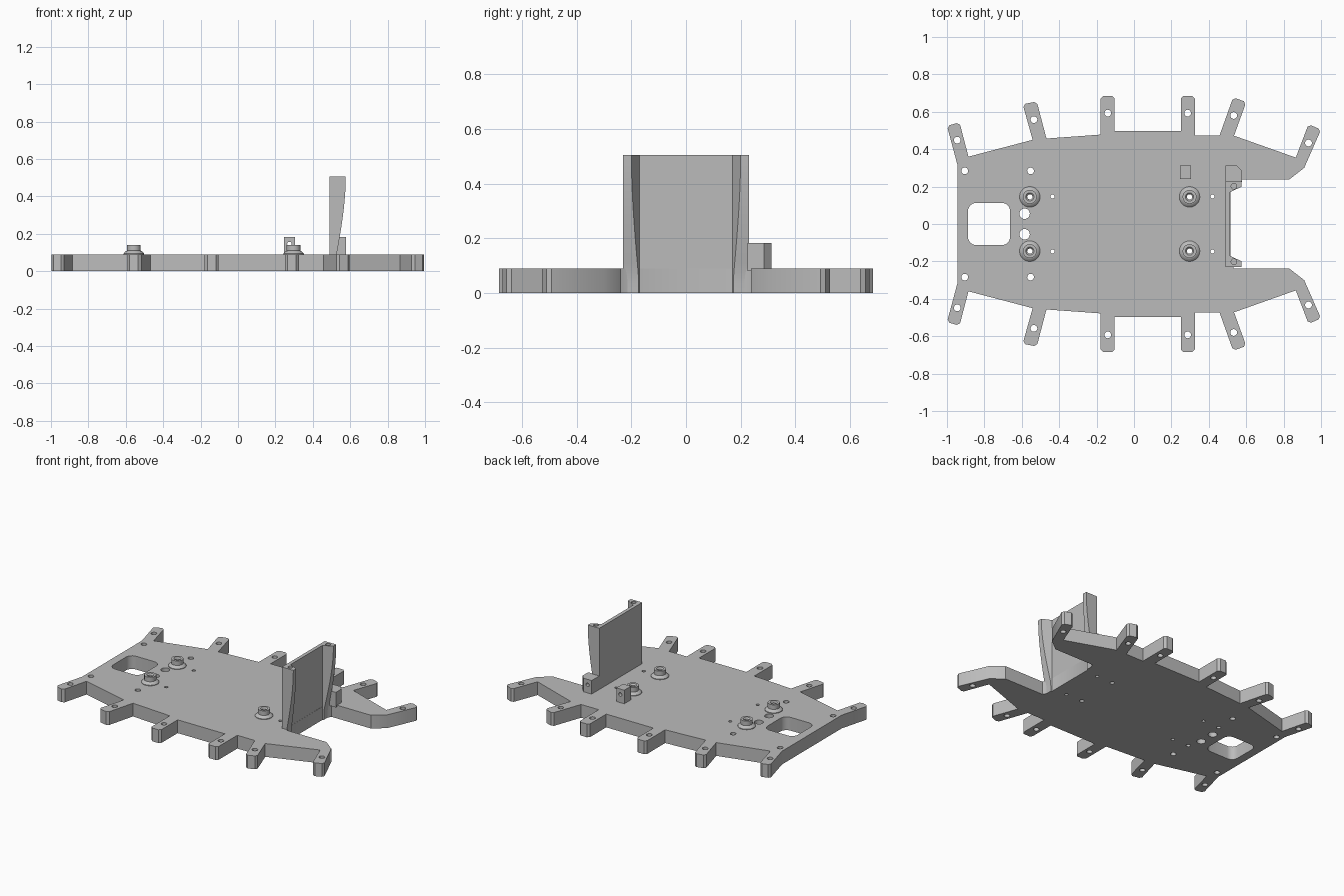
import bpy, bmesh
from math import cos, sin, tau, hypot

if "Cube" in bpy.data.objects:
    bpy.data.objects.remove(bpy.data.objects["Cube"])

grey = bpy.data.materials.new("plain_grey")
grey.use_nodes = True
grey.diffuse_color = (0.5, 0.5, 0.5, 1)
grey.node_tree.nodes["Principled BSDF"].inputs["Base Color"].default_value = grey.diffuse_color

THICK, EDGE = 0.09, 0.49


def finish(bm, name):
    bmesh.ops.recalc_face_normals(bm, faces=bm.faces)
    mesh = bpy.data.meshes.new(name)
    bm.to_mesh(mesh)
    bm.free()
    mesh.materials.append(grey)
    obj = bpy.data.objects.new(name, mesh)
    bpy.context.collection.objects.link(obj)
    return obj


def loft(bm, rings, closed=False):
    """Skin a list of point rings; cap the ends unless the rings form a loop."""
    loops = [[bm.verts.new(p) for p in ring] for ring in rings]
    pairs = list(zip(loops, loops[1:]))
    if closed:
        pairs.append((loops[-1], loops[0]))
    for low, high in pairs:
        for i in range(len(low)):
            bm.faces.new((low[i - 1], low[i], high[i], high[i - 1]))
    if not closed:
        bm.faces.new(loops[0])
        bm.faces.new(loops[-1])


def prism(bm, outline, z0, z1):
    loft(bm, [[(x, y, z) for x, y in outline] for z in (z0, z1)])


def circle(x, y, r, n=24):
    return [(x + r * cos(tau * i / n), y + r * sin(tau * i / n)) for i in range(n)]


def toward(a, b, d):
    t = d / hypot(b[0] - a[0], b[1] - a[1])
    return (a[0] + (b[0] - a[0]) * t, a[1] + (b[1] - a[1]) * t)


def cut(obj, bm):
    """Subtract a bmesh from an object and discard the cutter."""
    cutter = finish(bm, "hole_cutter")
    cutter.hide_render = True
    mod = obj.modifiers.new("holes", "BOOLEAN")
    mod.operation, mod.solver, mod.object = "DIFFERENCE", "EXACT", cutter
    bpy.context.view_layer.objects.active = obj
    bpy.ops.object.modifier_apply(modifier=mod.name)
    bpy.data.objects.remove(cutter)


def smooth(obj):
    bpy.ops.object.select_all(action="DESELECT")
    obj.select_set(True)
    bpy.context.view_layer.objects.active = obj
    bpy.ops.object.shade_smooth_by_angle(angle=0.6)


# Base plate: each tab is root, tip, tip, root; tips get a small chamfer
tabs = [
    [(-0.945, 0.32), (-1, 0.525), (-0.933, 0.543), (-0.885, 0.36)],
    [(-0.542, 0.45), (-0.595, 0.64), (-0.52, 0.655), (-0.468, 0.457)],
    [(-0.178, 0.478), (-0.178, 0.685), (-0.104, 0.685), (-0.104, 0.498)],
    [(0.25, 0.498), (0.25, 0.685), (0.325, 0.685), (0.325, 0.472)],
    [(0.457, 0.472), (0.53, 0.677), (0.6, 0.652), (0.535, 0.472)],
    [(0.865, 0.355), (0.933, 0.533), (1, 0.505), (0.91, 0.3)],
]
half = []
for root_a, tip_a, tip_b, root_b in tabs:
    half += [root_a, toward(tip_a, root_a, 0.014), toward(tip_a, tip_b, 0.014),
             toward(tip_b, tip_a, 0.014), toward(tip_b, root_b, 0.014), root_b]
half += [(0.83, 0.238), (0.535, 0.238), (0.515, 0.2)]
bm = bmesh.new()
prism(bm, half + [(x, -y) for x, y in reversed(half)], 0, THICK)
plate = finish(bm, "base_plate")

# Plate openings: round holes mirrored front to back, plus the rounded window
standoffs = [(-0.557, 0.145), (0.297, 0.145)]
holes = [(0.018, [(-0.945, 0.448), (-0.535, 0.558), (-0.14, 0.593), (0.287, 0.593),
                  (0.533, 0.58), (0.933, 0.433), (-0.905, 0.284), (-0.553, 0.284)]),
         (0.028, [(-0.585, 0.055)]),
         (0.011, [(-0.435, 0.147), (0.42, 0.147)]),
         (0.014, standoffs)]
bm = bmesh.new()
for r, spots in holes:
    for x, y in spots:
        for side in (1, -1):
            prism(bm, circle(x, y * side, r), -0.1, 0.2)
window = []
for i, (sx, sy) in enumerate([(1, 1), (-1, 1), (-1, -1), (1, -1)]):
    for k in range(7):
        a = tau / 4 * (i + k / 6)
        window.append((-0.775 + sx * 0.068 + 0.045 * cos(a), sy * 0.068 + 0.045 * sin(a)))
prism(bm, window, -0.1, 0.2)
cut(plate, bm)
smooth(plate)

# Hollow standoffs with a flared foot
profile = [(0.055, 0.088), (0.055, 0.094), (0.043, 0.107), (0.037, 0.109),
           (0.037, 0.14), (0.022, 0.14), (0.014, 0.131), (0.014, 0.088)]
for name, (x, y) in zip(("rear_standoff", "front_standoff"), standoffs):
    for side, tag in ((1, "left"), (-1, "right")):
        bm = bmesh.new()
        loft(bm, [[(px, py, z) for px, py in circle(x, y * side, r, 32)]
                  for r, z in profile], closed=True)
        smooth(finish(bm, f"{name}_{tag}"))

# Upright panel with two tapering, curved ribs on its outer side
HEIGHT, FACE, DEPTH = 0.505, 0.514, 0.062
rings = []
for i in range(15):
    t = i / 14
    z = HEIGHT * t
    s = max(0, (t - 0.12) / 0.88)
    out = 0.008 + (DEPTH - 0.008) * (1.5 * s - 0.5 * s ** 3)
    inner = 0.17 + 0.03 * out / DEPTH
    wing = [(FACE, 0.17), (FACE + out, inner), (FACE + out, 0.23), (EDGE, 0.23)]
    rings.append([(x, y, z) for x, y in wing] + [(x, -y, z) for x, y in reversed(wing)])
bm = bmesh.new()
loft(bm, rings)
panel = finish(bm, "upright_panel")
bm = bmesh.new()
for side in (1, -1):
    prism(bm, circle(0.534, 0.202 * side, 0.015), HEIGHT - 0.06, HEIGHT + 0.1)
cut(panel, bm)
smooth(panel)

# Cross-drilled lugs beside the panel
lugs = {"panel_lug": [(EDGE, 0.225), (0.577, 0.225), (0.577, 0.285), (0.55, 0.312), (EDGE, 0.312)],
        "inner_lug": [(0.245, 0.24), (0.305, 0.24), (0.305, 0.312), (0.245, 0.312)]}
for name, outline in lugs.items():
    bm = bmesh.new()
    prism(bm, outline, 0.08, 0.182)
    lug = finish(bm, name)
    bm = bmesh.new()
    x = outline[0][0] + 0.03
    loft(bm, [[(px, y, pz) for px, pz in circle(x, 0.145, 0.012)] for y in (0.236, 0.4)]
         if name == "panel_lug" else
         [[(px, y, pz) for px, pz in circle(x, 0.145, 0.012)] for y in (0.1, 0.4)])
    cut(lug, bm)
    smooth(lug)
